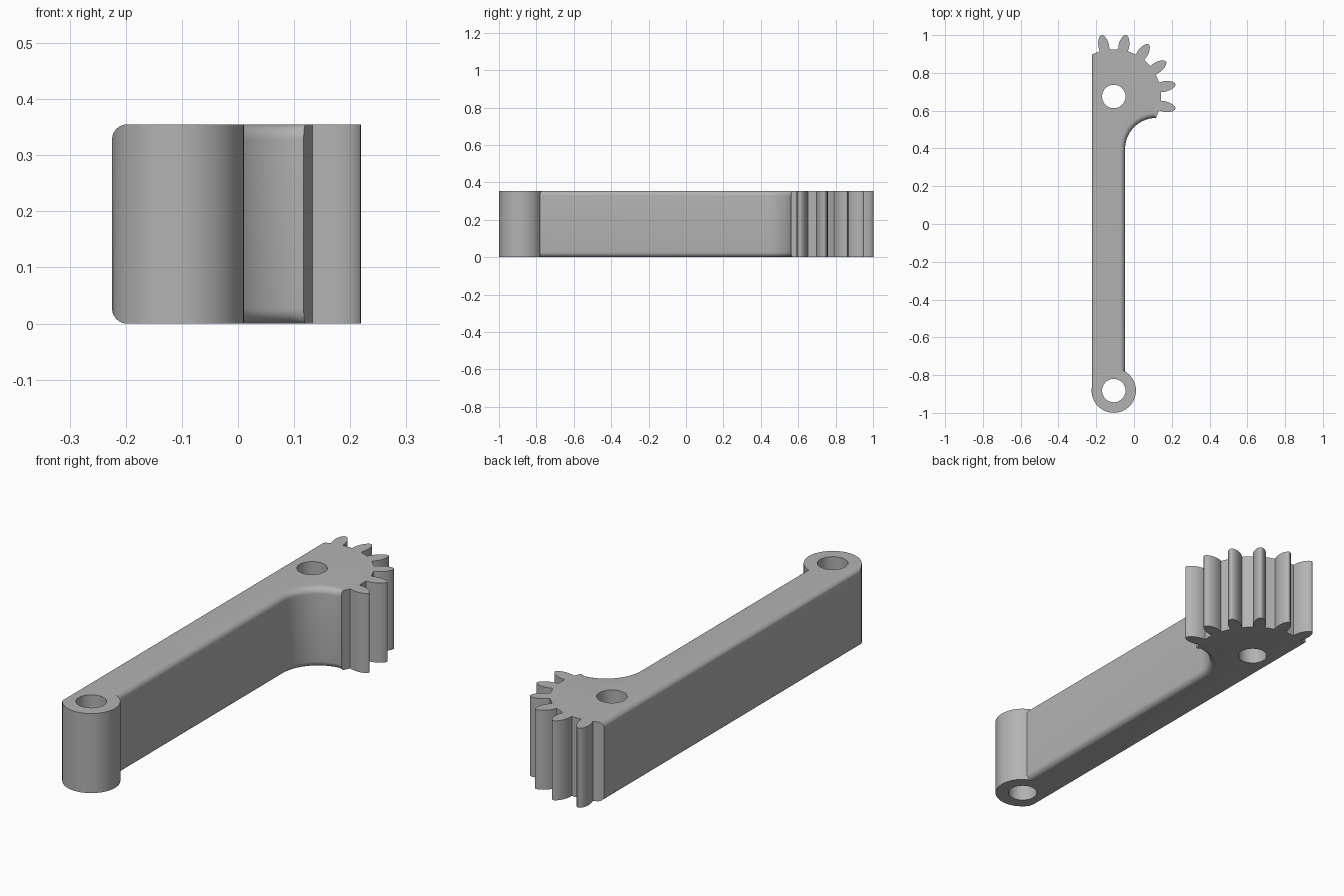
import bpy, bmesh
from math import sin, cos, pi, radians, acos, degrees

cube = bpy.data.objects.get("Cube")
if cube:
    bpy.data.objects.remove(cube)

H = 0.355                     # thickness of the whole part
CX, GEAR_Y, BOSS_Y = -0.107, 0.675, -0.882
LEFT, RIGHT = -0.2235, -0.047
ROOT, FILLET = 0.25, 0.027

steel = bpy.data.materials.new("plain grey")
steel.use_nodes = True
grey = (0.45, 0.45, 0.45, 1)
steel.diffuse_color = grey
steel.node_tree.nodes["Principled BSDF"].inputs["Base Color"].default_value = grey


def finish(bm, name):
    bmesh.ops.recalc_face_normals(bm, faces=bm.faces)
    mesh = bpy.data.meshes.new(name)
    bm.to_mesh(mesh)
    bm.free()
    mesh.materials.append(steel)
    obj = bpy.data.objects.new(name, mesh)
    bpy.context.collection.objects.link(obj)
    return obj


def prism(points, offset):
    """Extrude a closed outline along an offset vector."""
    bm = bmesh.new()
    face = bm.faces.new([bm.verts.new(p) for p in points])
    ext = bmesh.ops.extrude_face_region(bm, geom=[face])
    moved = [v for v in ext["geom"] if isinstance(v, bmesh.types.BMVert)]
    bmesh.ops.translate(bm, verts=moved, vec=offset)
    return bm


def disc(y, radius, z0, z1, name, sides=64):
    pts = [(CX + radius * cos(2 * pi * i / sides),
            y + radius * sin(2 * pi * i / sides), z0) for i in range(sides)]
    return finish(prism(pts, (0, 0, z1 - z0)), name)


def combine(target, tool, operation):
    mod = target.modifiers.new("combine", "BOOLEAN")
    mod.operation, mod.solver, mod.object = operation, "EXACT", tool
    bpy.context.view_layer.objects.active = target
    bpy.ops.object.modifier_apply(modifier=mod.name)
    bpy.data.objects.remove(tool)


# Inner edge of the arm, sweeping out in a concave arc to the gear sector
sweep_r, steps = 0.164, 20
sweep_y = GEAR_Y + ROOT * sin(radians(-27)) - sweep_r
run = [(RIGHT, BOSS_Y)]
for i in range(steps + 1):
    a = pi - pi / 2 * i / steps
    run.append((RIGHT + sweep_r + sweep_r * cos(a), sweep_y + sweep_r * sin(a)))

# Gear sector: root arc broken by six leaf-shaped teeth
flank = [(ROOT, 0.026), (0.265, 0.028), (0.28, 0.028), (0.295, 0.026),
         (0.31, 0.021), (0.322, 0.0145), (0.329, 0.008), (0.332, 0.003)]
gear = []


def root_arc(a0, a1, n=4):
    for i in range(1, n):
        a = radians(a0 + (a1 - a0) * i / n)
        gear.append((CX + ROOT * cos(a), GEAR_Y + ROOT * sin(a)))


half = degrees(0.026 / ROOT)
last = -27
for k in range(6):
    mid = -11.25 + 22.5 * k
    root_arc(last, mid - half)
    c, s = cos(radians(mid)), sin(radians(mid))
    for r, w in [(r, -w) for r, w in flank] + flank[::-1]:
        gear.append((CX + r * c - w * s, GEAR_Y + r * s + w * c))
    last = mid + half
end = degrees(acos((LEFT - CX) / ROOT))
root_arc(last, end)
corner = [(LEFT, GEAR_Y + ROOT * sin(radians(end))), (LEFT, BOSS_Y)]

# Arm and gear in one solid, with the inner edge rounded top and bottom
bm = prism([(x, y, 0) for x, y in run + gear + corner], (0, 0, H))
bm.verts.ensure_lookup_table()


def on_run(v):
    return any(abs(v.co.x - x) + abs(v.co.y - y) < 1e-5 for x, y in run)


edges = [e for e in bm.edges if abs(e.verts[0].co.z - e.verts[1].co.z) < 1e-5
         and on_run(e.verts[0]) and on_run(e.verts[1])]
bmesh.ops.recalc_face_normals(bm, faces=bm.faces)
bmesh.ops.bevel(bm, geom=edges, offset=FILLET, segments=6, profile=0.5,
                affect="EDGES", clamp_overlap=False)
arm = finish(bm, "geared_arm")

# Round boss at the front end
combine(arm, disc(BOSS_Y, 0.1175, 0, H, "boss"), "UNION")

# Pivot holes
for y in (GEAR_Y, BOSS_Y):
    combine(arm, disc(y, 0.062, -0.1, H + 0.1, "hole_cutter", 48), "DIFFERENCE")

# Long rounding of the outer edge, top and bottom
for z, sign in ((H, 1), (0, -1)):
    x0 = LEFT - 0.001
    pts = []
    for i in range(9):
        a = pi / 2 * i / 8
        pts.append((x0 + FILLET * (1 - cos(a)), -1.2,
                    z - sign * FILLET * (1 - sin(a))))
    pts += [(x0 + FILLET, -1.2, z + sign * 0.1), (x0 - 0.1, -1.2, z + sign * 0.1),
            (x0 - 0.1, -1.2, z - sign * FILLET)]
    combine(arm, finish(prism(pts, (0, 2.4, 0)), "edge_cutter"), "DIFFERENCE")

# Smooth curved walls, crisp rims
bpy.ops.object.select_all(action="DESELECT")
arm.select_set(True)
bpy.context.view_layer.objects.active = arm
bpy.ops.object.shade_smooth_by_angle(angle=radians(30))
